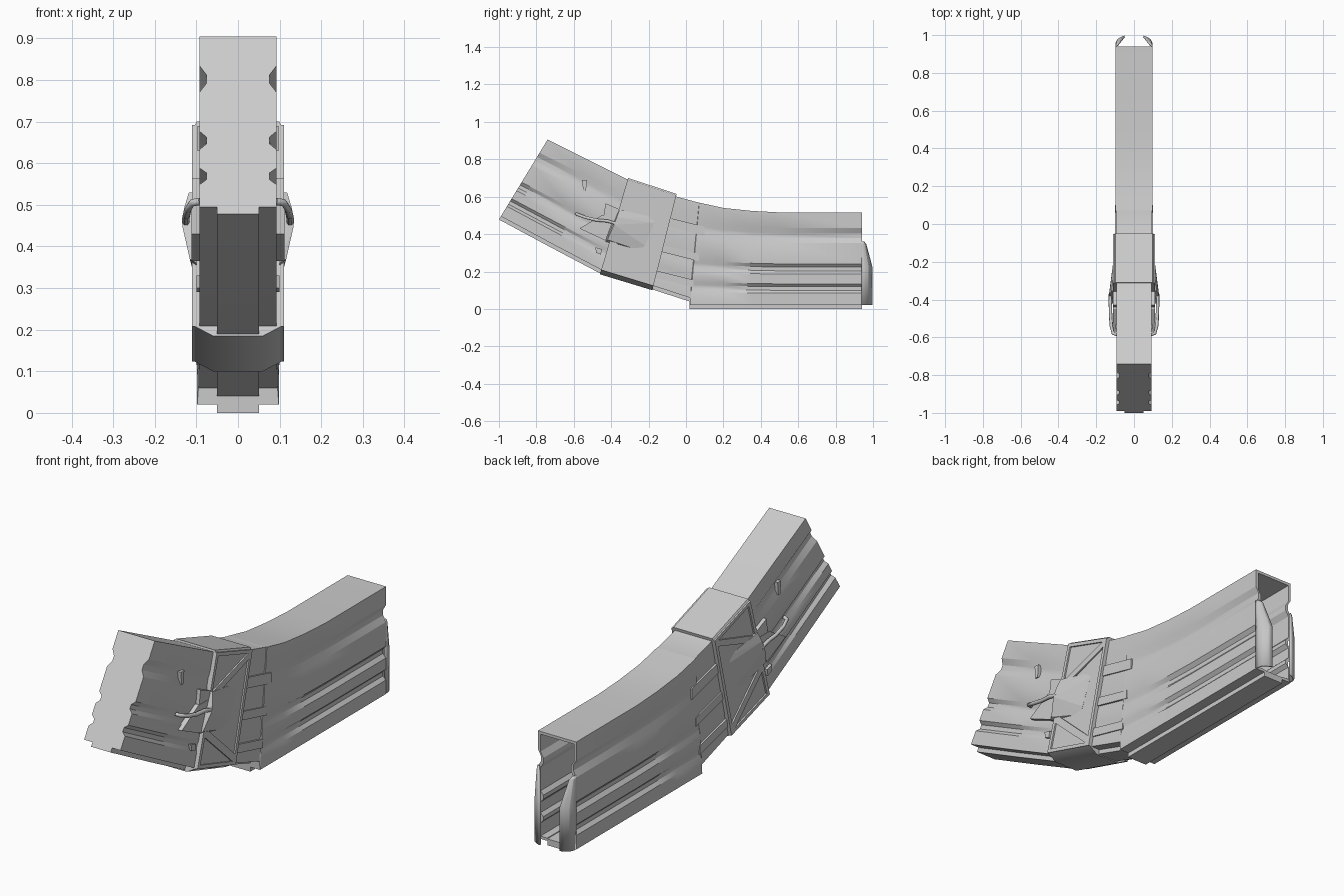
import bpy, bmesh
from mathutils import Vector

cube = bpy.data.objects.get("Cube")
if cube:
    bpy.data.objects.remove(cube)

grey = bpy.data.materials.new("light grey")
grey.use_nodes = True
grey.diffuse_color = (0.6, 0.6, 0.6, 1)
grey.node_tree.nodes["Principled BSDF"].inputs["Base Color"].default_value = (0.6, 0.6, 0.6, 1)


def finish(name, bm, smooth=True):
    bmesh.ops.recalc_face_normals(bm, faces=bm.faces)
    mesh = bpy.data.meshes.new(name)
    bm.to_mesh(mesh)
    bm.free()
    mesh.materials.append(grey)
    obj = bpy.data.objects.new(name, mesh)
    bpy.context.collection.objects.link(obj)
    if smooth:
        bpy.ops.object.select_all(action='DESELECT')
        obj.select_set(True)
        bpy.context.view_layer.objects.active = obj
        bpy.ops.object.shade_smooth_by_angle(angle=0.5)
    return obj


def loft(name, rings, closed=True):
    """Skin a row of equal point rings and cap both ends."""
    bm = bmesh.new()
    rows = [[bm.verts.new(p) for p in ring] for ring in rings]
    n = len(rows[0])
    for a, b in zip(rows, rows[1:]):
        for i in range(n):
            j = (i + 1) % n
            bm.faces.new((a[i], a[j], b[j], b[i]))
    bm.faces.new(rows[0])
    bm.faces.new(rows[-1])
    return finish(name, bm)


def solids(name, groups):
    """Convex solids, each one mirrored to the other side."""
    bm = bmesh.new()
    for pts in groups:
        for s in (1, -1):
            verts = [bm.verts.new((s * x, y, z)) for x, y, z in pts]
            res = bmesh.ops.convex_hull(bm, input=verts)
            junk = [v for v in res["geom_interior"] if isinstance(v, bmesh.types.BMVert)]
            bmesh.ops.delete(bm, geom=junk, context='VERTS')
    bmesh.ops.dissolve_limit(bm, angle_limit=0.01, verts=bm.verts, edges=bm.edges)
    return finish(name, bm, False)


def plate(pts, x0, x1):
    return [(x, y, z) for x in (x0, x1) for y, z in pts]


def ring(top, bottom, half):
    """Symmetrical ring: half holds (x, t), t running from top to bottom."""
    top, bottom = Vector(top), Vector(bottom)
    right = [(x, *top.lerp(bottom, t)) for x, t in half]
    return right + [(-x, y, z) for x, y, z in reversed(right)]


# Grooved body: (position along the height, groove amount)
GROOVES = [(0, 0)]
for centre, flat, wide in ((.25, .025, .08), (.61, .02, .055), (.82, .02, .05)):
    GROOVES += [(centre - wide, 0), (centre - flat, 1), (centre + flat, 1), (centre + wide, 0)]
GROOVES.append((1, 0))


def section(top, bottom, w, depth, inset=0.0):
    length = (Vector(top) - Vector(bottom)).length
    rib = .004 if inset else .02
    half = [(w - inset - g * depth, t) for t, g in GROOVES]
    half += [(.05, 1), (.05, 1 + rib / length)]
    if inset:
        e = inset / length
        half = [(x, e + t * (1 - 2 * e)) for x, t in half]
    return ring(top, bottom, half)


stations = [
    ((-.74, .905), (-.99, .495), .093, .017),
    ((-.53, .80), (-.72, .35), .093, .014),
    ((-.31, .69), (-.455, .21), .093, .004),
    ((-.05, .60), (-.18, .125), .094, .002),
    ((.07, .568), (.02, .06), .095, .004),
    ((.071, .568), (.021, .02), .098, .004),
    ((.20, .54), (.20, .02), .098, .010),
    ((.35, .524), (.35, .02), .098, .014),
    ((.50, .516), (.50, .02), .098, .015),
    ((.94, .516), (.94, .02), .098, .015),
]
rings = [section(*s) for s in stations]
# Open rear end: turn inwards and run back to a hidden floor
rings.append(section(*stations[-1], inset=.013))
rings.append(section(*stations[-2], inset=.013))
loft("magazine_body", rings)

# Clamp band around the middle
T0, T1 = Vector((-.31, .70)), Vector((-.05, .615))
B0, B1 = Vector((-.46, .185)), Vector((-.18, .10))


def on_band(u, t):
    return tuple(T0.lerp(T1, u).lerp(B0.lerp(B1, u), t))


band_half = [(.099, 0), (.104, .015), (.104, .955), (.06, 1)]
loft("clamp_band", [ring(on_band(u, 0), on_band(u, 1), band_half) for u in (0, 1)])

# Raised frame and diagonal braces on the band sides
quads = [
    [(0, .015), (.06, .015), (.06, .955), (0, .955)],
    [(.94, .015), (1, .015), (1, .955), (.94, .955)],
    [(0, .015), (1, .015), (1, .045), (0, .045)],
    [(0, .925), (1, .925), (1, .955), (0, .955)],
    [(.05, .34), (.95, .03), (.95, .09), (.05, .41)],
    [(.05, .63), (.95, .87), (.95, .94), (.05, .70)],
]
solids("band_frame", [plate([on_band(*q) for q in quad], .098, .111) for quad in quads])

# Wedge swelling towards the clip
solids("clip_wedge", [[
    (.10, -.17, .49), (.10, -.24, .31), (.106, -.17, .46), (.106, -.22, .34),
    (.10, -.36, .53), (.10, -.43, .36), (.118, -.355, .53), (.134, -.385, .45),
    (.130, -.37, .49), (.116, -.42, .37)]])

# Clip tab reaching forward from the band
solids("clip_tab", [
    plate([(-.35, .53), (-.43, .565), (-.44, .50), (-.38, .44)], .088, .110),
    plate([(-.38, .50), (-.45, .50), (-.57, .43), (-.43, .365)], .088, .112)])

# Bent wire latch on each side
wire = bpy.data.curves.new("latch_wire", 'CURVE')
wire.dimensions = '3D'
wire.bevel_depth = .009
wire.bevel_resolution = 1
wire.use_fill_caps = True
path = [(.125, -.37, .455), (.125, -.42, .47), (.124, -.48, .475),
        (.120, -.54, .49), (.110, -.58, .505), (.092, -.585, .508)]
for side in (1, -1):
    spline = wire.splines.new('POLY')
    spline.points.add(len(path) - 1)
    for point, (x, y, z) in zip(spline.points, path):
        point.co = (side * x, y, z, 1)
wire.materials.append(grey)
bpy.context.collection.objects.link(bpy.data.objects.new("latch_wire", wire))

# Small catches on the front part
solids("front_catches", [
    plate([(-.555, .69), (-.53, .69), (-.535, .63), (-.55, .63)], .075, .097),
    plate([(-.485, .33), (-.45, .32), (-.455, .29), (-.48, .30)], .075, .100)])

# Guide strips running out from behind the band
strips = []
for y, z, h in ((-.10, .49, .05), (-.13, .345, .04), (-.16, .205, .04)):
    strips.append(plate([(y, z), (y + .20, z - .05), (y + .20, z - .05 - h), (y, z - h)], .08, .1))
solids("guide_strips", strips)

# Curled lips at the open rear end: (height, reach)
for side, label in ((1, "left"), (-1, "right")):
    bm = bmesh.new()
    curl = [(.094, 0), (.094, .35), (.086, .65), (.068, .87), (.050, 1)]
    rows = []
    for z, reach in ((.022, .055), (.22, .055), (.26, .045), (.345, .022), (.36, .01)):
        rows.append([bm.verts.new((side * (.094 - (.094 - x) * reach / .055), .938 + reach * f, z))
                     for x, f in curl])
    for a, b in zip(rows, rows[1:]):
        for i in range(len(curl) - 1):
            bm.faces.new((a[i], a[i + 1], b[i + 1], b[i]))
    lip = finish(label + "_feed_lip", bm)
    thick = lip.modifiers.new("thickness", 'SOLIDIFY')
    thick.thickness = .009
    thick.offset = 0
